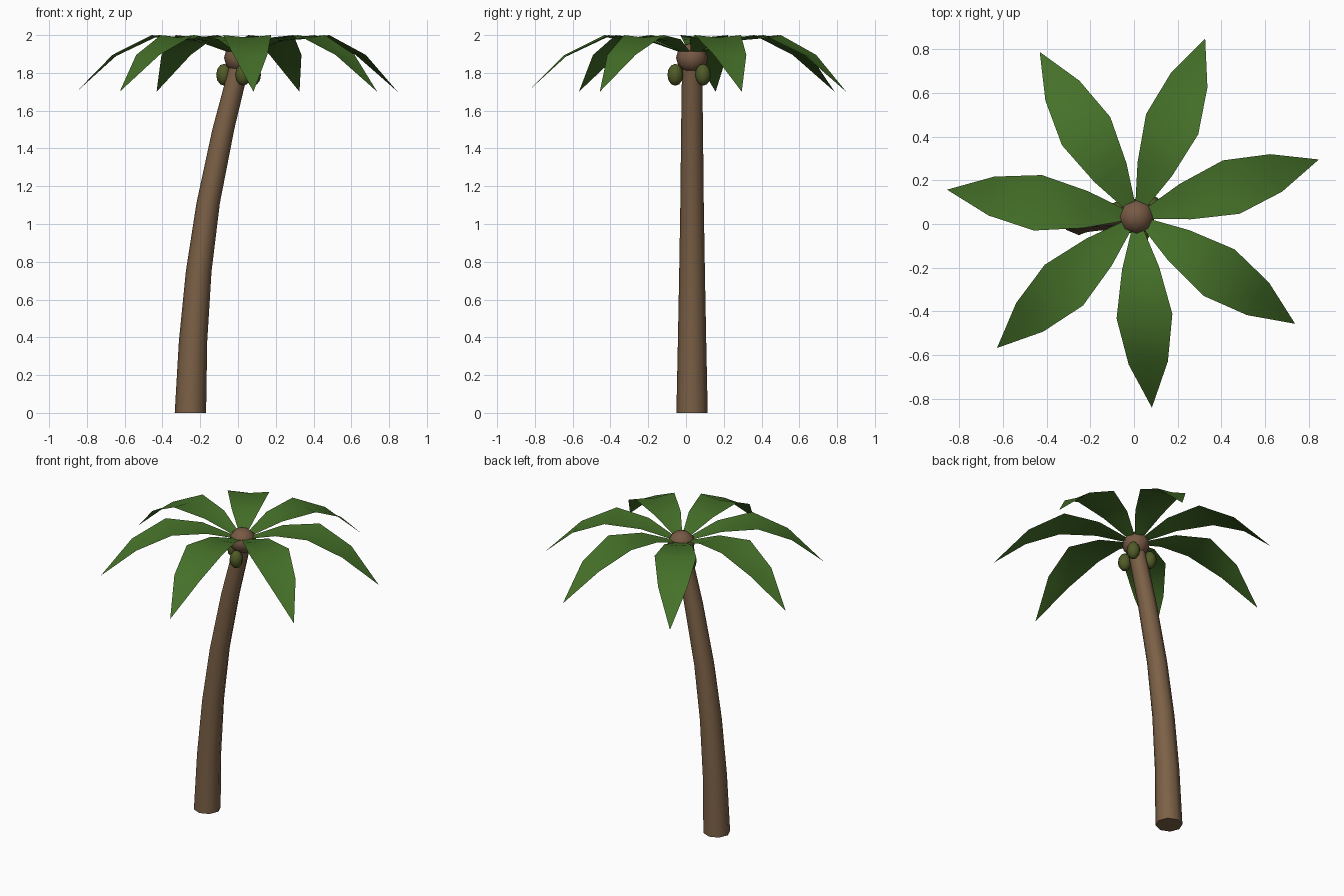
import bpy, bmesh, math
from mathutils import Vector, Matrix

if "Cube" in bpy.data.objects:
    bpy.data.objects.remove(bpy.data.objects["Cube"])

CX, CY = 0.011, 0.032  # crown axis


def material(name, rgb):
    m = bpy.data.materials.new(name)
    m.diffuse_color = (*rgb, 1)
    m.use_nodes = True
    m.node_tree.nodes["Principled BSDF"].inputs["Base Color"].default_value = m.diffuse_color
    return m


BARK = material("bark brown", (0.20, 0.118, 0.062))
HEART = material("crown brown", (0.185, 0.100, 0.058))
LEAF = material("leaf green", (0.060, 0.165, 0.022))
NUT = material("coconut olive", (0.080, 0.105, 0.020))


def finish(bm, name, mat, fix_normals=True):
    if fix_normals:
        bmesh.ops.recalc_face_normals(bm, faces=bm.faces)
    me = bpy.data.meshes.new(name)
    bm.to_mesh(me)
    bm.free()
    me.materials.append(mat)
    ob = bpy.data.objects.new(name, me)
    bpy.context.collection.objects.link(ob)
    bpy.ops.object.select_all(action='DESELECT')
    ob.select_set(True)
    bpy.context.view_layer.objects.active = ob
    bpy.ops.object.shade_smooth_by_angle(angle=math.radians(60))
    return ob


def ball(name, mat, centre, rx, rz):
    bm = bmesh.new()
    bmesh.ops.create_uvsphere(bm, u_segments=8, v_segments=6, radius=1)
    bmesh.ops.transform(bm, verts=bm.verts, matrix=Matrix.Translation(centre)
                        @ Matrix.Diagonal((rx, rx, rz, 1)))
    return finish(bm, name, mat)


# Curved tapering trunk: (x, z, radius) of each ring
bm = bmesh.new()
rings = []
for x, z, r in [(-0.252, 0, 0.083), (-0.238, 0.38, 0.075), (-0.208, 0.75, 0.068),
                (-0.158, 1.11, 0.062), (-0.078, 1.5, 0.058), (0.008, 1.84, 0.053)]:
    rings.append([bm.verts.new((x + r * math.cos(k * math.tau / 8),
                                CY + r * math.sin(k * math.tau / 8), z)) for k in range(8)])
for a, b in zip(rings, rings[1:]):
    for k in range(8):
        bm.faces.new((a[k], a[(k + 1) % 8], b[(k + 1) % 8], b[k]))
bm.faces.new(rings[0])
bm.faces.new(rings[-1])
finish(bm, "trunk", BARK)

# Crown heart and three coconuts
ball("crown_heart", HEART, Vector((CX, CY, 1.88)), 0.085, 0.08)
for i in range(3):
    a = math.radians(40 + 120 * i)
    ball(f"coconut_{i + 1}", NUT,
         Vector((CX + 0.09 * math.cos(a), CY + 0.09 * math.sin(a), 1.79)), 0.042, 0.058)

# Seven drooping fronds: (distance, half width, edge height), slightly folded along the midrib
FROND = [(0.03, 0.018, 1.90), (0.235, 0.085, 1.978), (0.455, 0.128, 2.0), (0.67, 0.09, 1.895)]
for i in range(7):
    bm = bmesh.new()
    rows = [[bm.verts.new((r, s * w, z - (0.1 * w if s == 0 else 0))) for s in (-1, 0, 1)]
            for r, w, z in FROND]
    tip = bm.verts.new((0.875, 0, 1.70))
    for a, b in zip(rows, rows[1:]):
        for k in (0, 1):
            bm.faces.new((a[k], b[k], b[k + 1], a[k + 1]))
    for k in (0, 1):
        bm.faces.new((rows[-1][k], tip, rows[-1][k + 1]))
    bmesh.ops.transform(bm, verts=bm.verts, matrix=Matrix.Translation((CX, CY, 0))
                        @ Matrix.Rotation(math.radians(17.5 + i * 360 / 7), 4, 'Z'))
    finish(bm, f"frond_{i + 1}", LEAF, fix_normals=False)
